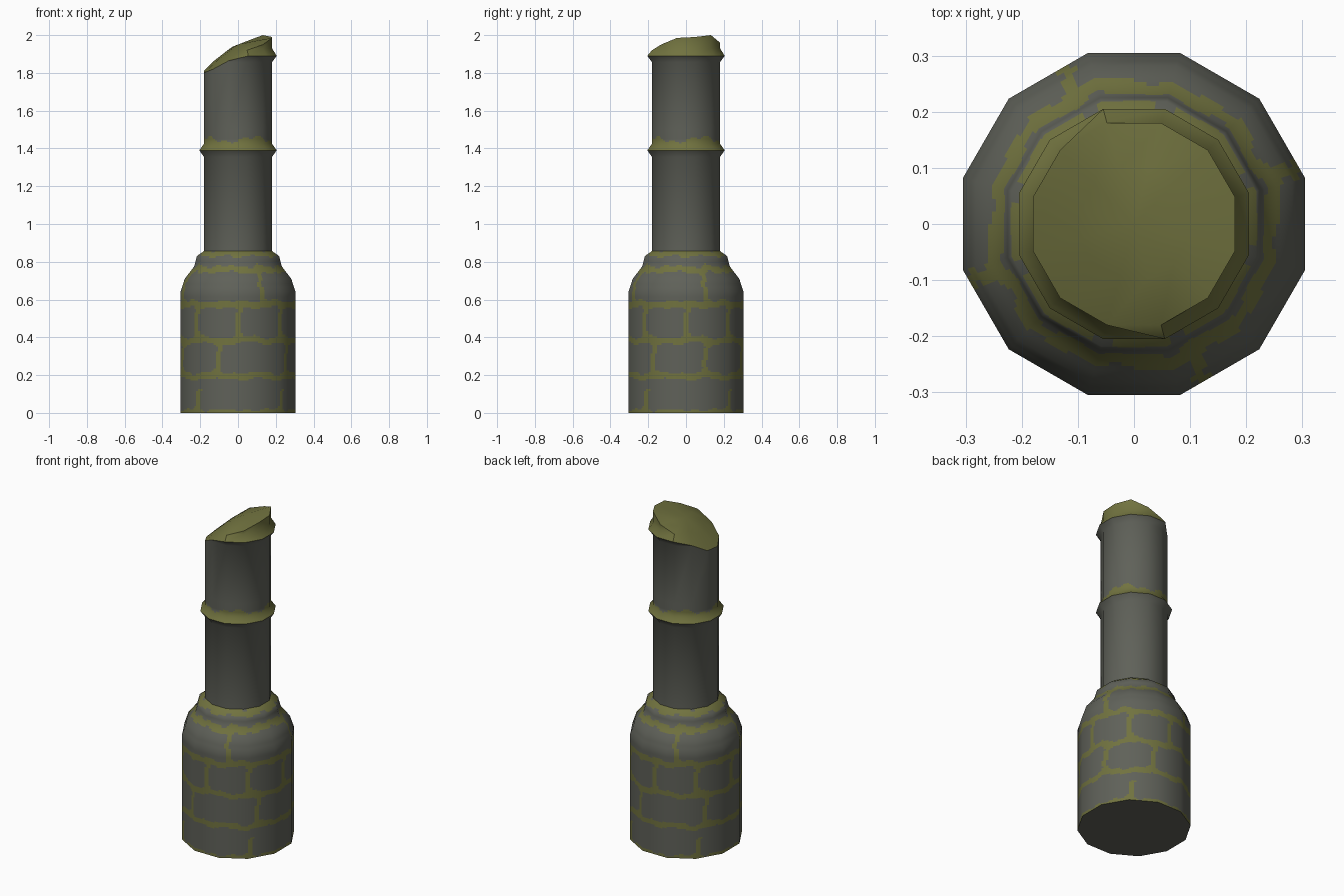
import bpy, bmesh, math
from mathutils import Vector

if "Cube" in bpy.data.objects:
    bpy.data.objects.remove(bpy.data.objects["Cube"])

SIDES = 12
COS15 = math.cos(math.pi / SIDES)


def material(name, rgb):
    m = bpy.data.materials.new(name)
    m.diffuse_color = (*rgb, 1)
    m.use_nodes = True
    m.node_tree.nodes["Principled BSDF"].inputs["Base Color"].default_value = m.diffuse_color
    return m


STONE = material("grey stone", (0.115, 0.12, 0.10))
MOSS = material("olive moss", (0.165, 0.17, 0.05))


def make_object(name, bm):
    me = bpy.data.meshes.new(name)
    bm.to_mesh(me)
    bm.free()
    me.materials.append(STONE)
    me.materials.append(MOSS)
    ob = bpy.data.objects.new(name, me)
    bpy.context.collection.objects.link(ob)
    return ob


def radius_at(profile, z):
    """Apothem of the profile at height z."""
    z = max(profile[0][1], min(profile[-1][1], z))
    for (r0, z0), (r1, z1) in zip(profile, profile[1:]):
        if z <= z1:
            return r0 + (r1 - r0) * (z - z0) / (z1 - z0)
    return profile[-1][0]


def loft(name, profile, sub, step, mossy, cap=False):
    """Twelve-sided loft, cut finely enough to colour faces by a rule."""
    zs = []
    for (_, z0), (_, z1) in zip(profile, profile[1:]):
        n = max(1, round((z1 - z0) / step))
        zs += [z0 + (z1 - z0) * i / n for i in range(n)]
    zs.append(profile[-1][1])
    cols = SIDES * sub
    bm = bmesh.new()
    rings, normals = [], []
    for z in zs:
        r = radius_at(profile, z) / COS15
        za, zb = max(z - .025, profile[0][1]), min(z + .025, profile[-1][1])
        slope = (radius_at(profile, za) - radius_at(profile, zb)) / (zb - za)
        ring = []
        for c in range(cols):
            k, t = divmod(c, sub)
            t /= sub
            a0 = math.radians(15 + 30 * k)
            a1 = a0 + math.radians(30)
            d = (Vector((math.cos(a0), math.sin(a0), 0)) * (1 - t)
                 + Vector((math.cos(a1), math.sin(a1), 0)) * t)
            ring.append(bm.verts.new((d.x * r, d.y * r, z)))
            n = d.normalized()
            normals.append(Vector((n.x, n.y, slope)).normalized())
        rings.append(ring)
    for lo, hi in zip(rings, rings[1:]):
        for c in range(cols):
            e = (c + 1) % cols
            f = bm.faces.new((lo[c], lo[e], hi[e], hi[c]))
            f.smooth = True
            p = f.calc_center_median()
            # angle is 0 at the front and grows toward the right side
            f.material_index = int(mossy(math.degrees(math.atan2(p.x, -p.y)), p.z))
    ob = make_object(name, bm)
    ob.data.normals_split_custom_set_from_vertices(normals)
    if cap:
        bm = bmesh.new()
        bm.faces.new([bm.verts.new((math.cos(math.radians(15 - 30 * k)) * profile[0][0] / COS15,
                                    math.sin(math.radians(15 - 30 * k)) * profile[0][0] / COS15,
                                    profile[0][1])) for k in range(SIDES)])
        make_object(name + "_underside", bm)


# mossy mortar between the courses: course lines, and joints repeating each half turn
LINES = [0.0, 0.195, 0.385, 0.575, 0.76, 0.845]
JOINTS = [[-42, 48], [-19, 56, 110], [-44, 1, 46, 91], [25, 110], []]


def mortar(a, z):
    ra = math.radians(a)
    wob = .006 * math.sin(8 * ra + z * 9) + .004 * math.sin(20 * ra + 1 + z * 25)
    zz = z + wob
    row = sum(zz > l for l in LINES[1:-1])
    half = .016 + .004 * math.sin(12 * ra + row * 2)
    u = min(abs(zz - l) for l in LINES) - half
    v = 1.0
    if not (row == 0 and z > .13):
        for j in JOINTS[row]:
            d = (a - j + 90) % 180 - 90
            v = min(v, abs(math.radians(d) * .3 + .008 * math.sin(z * 30)) - .013)
    if u < 0 or v < 0:
        return True
    r = .03                                   # rounded brick corners
    return u < r and v < r and (r - u) ** 2 + (r - v) ** 2 > r * r


loft("brick_base", [(.305, 0), (.305, .64), (.282, .71), (.232, .775),
                    (.218, .83), (.18, .857)], 12, .009, mortar, cap=True)

# shaft, flaring to the middle ring
loft("lower_shaft", [(.18, .857), (.18, 1.355), (.205, 1.39)], 1, .5,
     lambda a, z: False)


def ring_moss(a, z):
    ra = math.radians(a)
    return z < 1.447 + .014 * math.sin(4 * ra - .4) + .007 * math.sin(12 * ra)


loft("upper_shaft_start", [(.205, 1.39), (.18, 1.425), (.18, 1.5)], 8, .008, ring_moss)

# broken top: rim height at each corner, counter-clockwise from the right side
RIM = [1.99, 2.0, 1.96, 1.925, 1.86, 1.81, 1.80, 1.82, 1.865, 1.92, 1.95, 1.985]
BANDS = [(.18, 1.5), (.18, 1.857), (.205, 1.89), (.18, 1.93), (.18, 9)]
bm = bmesh.new()
rings = []
for r, z in BANDS:
    ring = []
    for k, h in enumerate(RIM):
        a = math.radians(15 + 30 * k)
        rr = (r if h > 1.89 else .18) / COS15
        ring.append(bm.verts.new((rr * math.cos(a), rr * math.sin(a), min(z, h))))
    rings.append(ring)
inner = []
for k, h in enumerate(RIM):
    a = math.radians(15 + 30 * k)
    inner.append(bm.verts.new((.1 * math.cos(a), .1 * math.sin(a), h * .5 + 1.955 * .5)))
rings.append(inner)
for i, (lo, hi) in enumerate(zip(rings, rings[1:])):
    for k in range(SIDES):
        e = (k + 1) % SIDES
        f = bm.faces.new((lo[k], lo[e], hi[e], hi[k]))
        f.material_index = int(i >= 2)
centre = bm.verts.new((0, 0, 1.95))
for k in range(SIDES):
    f = bm.faces.new((inner[k], inner[(k + 1) % SIDES], centre))
    f.material_index = 1
bmesh.ops.remove_doubles(bm, verts=bm.verts, dist=.0005)
top = make_object("broken_top", bm)
bpy.ops.object.select_all(action='DESELECT')
top.select_set(True)
bpy.context.view_layer.objects.active = top
bpy.ops.object.shade_smooth_by_angle(angle=math.radians(38))
